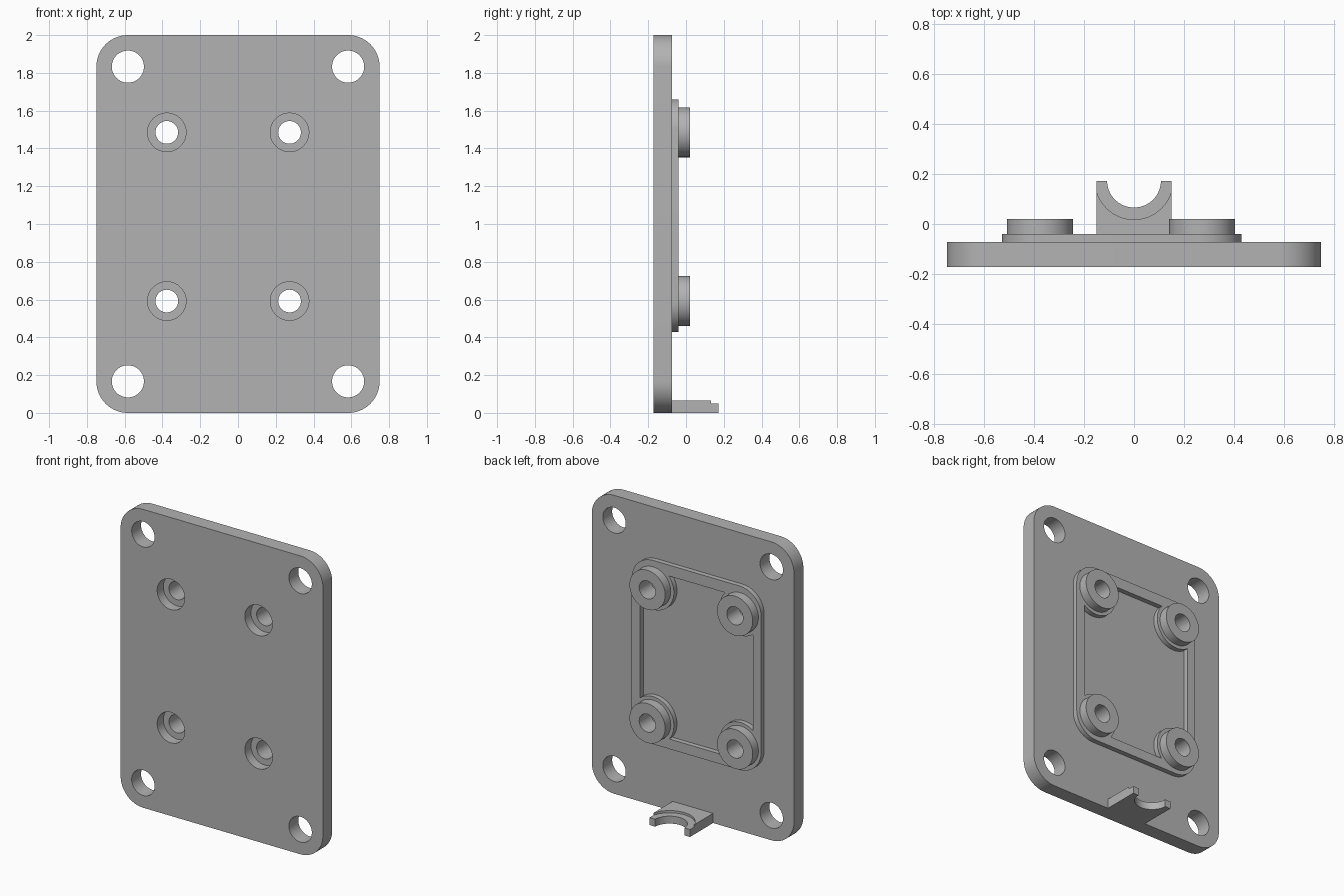
import bpy, bmesh
from math import cos, sin, pi, radians

cube = bpy.data.objects.get("Cube")
if cube:
    bpy.data.objects.remove(cube, do_unlink=True)

grey = bpy.data.materials.new("plain grey")
grey.use_nodes = True
grey.diffuse_color = (0.45, 0.45, 0.45, 1)
grey.node_tree.nodes["Principled BSDF"].inputs["Base Color"].default_value = grey.diffuse_color

FRONT, BACK, RIM, BOSS, TAB = -0.172, -0.073, -0.04, 0.02, 0.172


def rounded(x0, x1, z0, z1, r, n=16):
    """Outline of a rounded rectangle."""
    corners = [(x1 - r, z1 - r), (x0 + r, z1 - r), (x0 + r, z0 + r), (x1 - r, z0 + r)]
    return [(cx + r * cos((q + i / n) * pi / 2), cz + r * sin((q + i / n) * pi / 2))
            for q, (cx, cz) in enumerate(corners) for i in range(n + 1)]


def circle(cx, cz, r, n=64):
    return [(cx + r * cos(2 * pi * i / n), cz + r * sin(2 * pi * i / n)) for i in range(n)]


def prism(name, outline, lo, hi, axis="y"):
    """Extrude an outline along y (outline in x, z) or z (outline in x, y)."""
    bm = bmesh.new()
    place = (lambda a, b, h: (a, h, b)) if axis == "y" else (lambda a, b, h: (a, b, h))
    face = bm.faces.new([bm.verts.new(place(a, b, lo)) for a, b in outline])
    ext = bmesh.ops.extrude_face_region(bm, geom=[face])
    shift = place(0, 0, hi - lo)
    bmesh.ops.translate(bm, vec=shift, verts=[v for v in ext["geom"] if isinstance(v, bmesh.types.BMVert)])
    bmesh.ops.recalc_face_normals(bm, faces=bm.faces)
    mesh = bpy.data.meshes.new(name)
    bm.to_mesh(mesh)
    bm.free()
    mesh.materials.append(grey)
    ob = bpy.data.objects.new(name, mesh)
    bpy.context.collection.objects.link(ob)
    return ob


def cut(ob, cutters):
    """Subtract the cutters and bake the result."""
    bpy.context.view_layer.objects.active = ob
    for c in cutters:
        mod = ob.modifiers.new("cut", "BOOLEAN")
        mod.operation, mod.solver, mod.object = "DIFFERENCE", "EXACT", c
        bpy.ops.object.modifier_apply(modifier=mod.name)


mounts = [(x, z) for x in (-0.377, 0.273) for z in (0.592, 1.485)]
corners = [(x, z) for x in (-0.583, 0.583) for z in (0.167, 1.833)]

# Cutters
bolt_holes = [prism("bolt_cutter", circle(x, z, 0.06), -0.5, 0.5) for x, z in mounts]
counterbores = [prism("counterbore_cutter", circle(x, z, 0.102), -0.5, FRONT + 0.065) for x, z in mounts]
corner_holes = [prism("corner_cutter", circle(x, z, 0.085), -0.5, 0.5) for x, z in corners]
pads = [prism("pad_cutter", circle(x, z, 0.155), -0.6, 0.6) for x, z in mounts]
recess = prism("recess_cutter", rounded(-0.468, 0.368, 0.495, 1.587, 0.02), -0.5, 0.5)
cut(recess, pads)
tab_step = prism("step_cutter", circle(0, 0.174, 0.156), 0.05, 0.3, "z")
tab_bite = prism("bite_cutter", circle(0, 0.174, 0.108), -0.3, 0.3, "z")

# Mounting plate with corner holes and counterbored bolt holes
plate = prism("plate", rounded(-0.75, 0.75, 0, 2, 0.167), FRONT, BACK)
cut(plate, corner_holes + bolt_holes + counterbores)

# Raised frame on the back with pads in its corners
frame = prism("raised_frame", rounded(-0.529, 0.431, 0.428, 1.66, 0.16), BACK, RIM)
cut(frame, [recess] + bolt_holes)

# Round bosses
parts = [plate, frame]
for (x, z), hole in zip(mounts, bolt_holes):
    boss = prism("boss", circle(x, z, 0.132), RIM, BOSS)
    cut(boss, [hole])
    parts.append(boss)

# Forked tab at the lower edge
tab = prism("cradle_tab", [(-0.15, BACK), (0.15, BACK), (0.15, TAB), (-0.15, TAB)], 0, 0.065, "z")
cut(tab, [tab_step, tab_bite])
parts.append(tab)

for c in bolt_holes + counterbores + corner_holes + pads + [recess, tab_step, tab_bite]:
    bpy.data.objects.remove(c, do_unlink=True)

bpy.ops.object.select_all(action="DESELECT")
for p in parts:
    p.select_set(True)
bpy.context.view_layer.objects.active = plate
bpy.ops.object.shade_smooth_by_angle(angle=radians(30))
